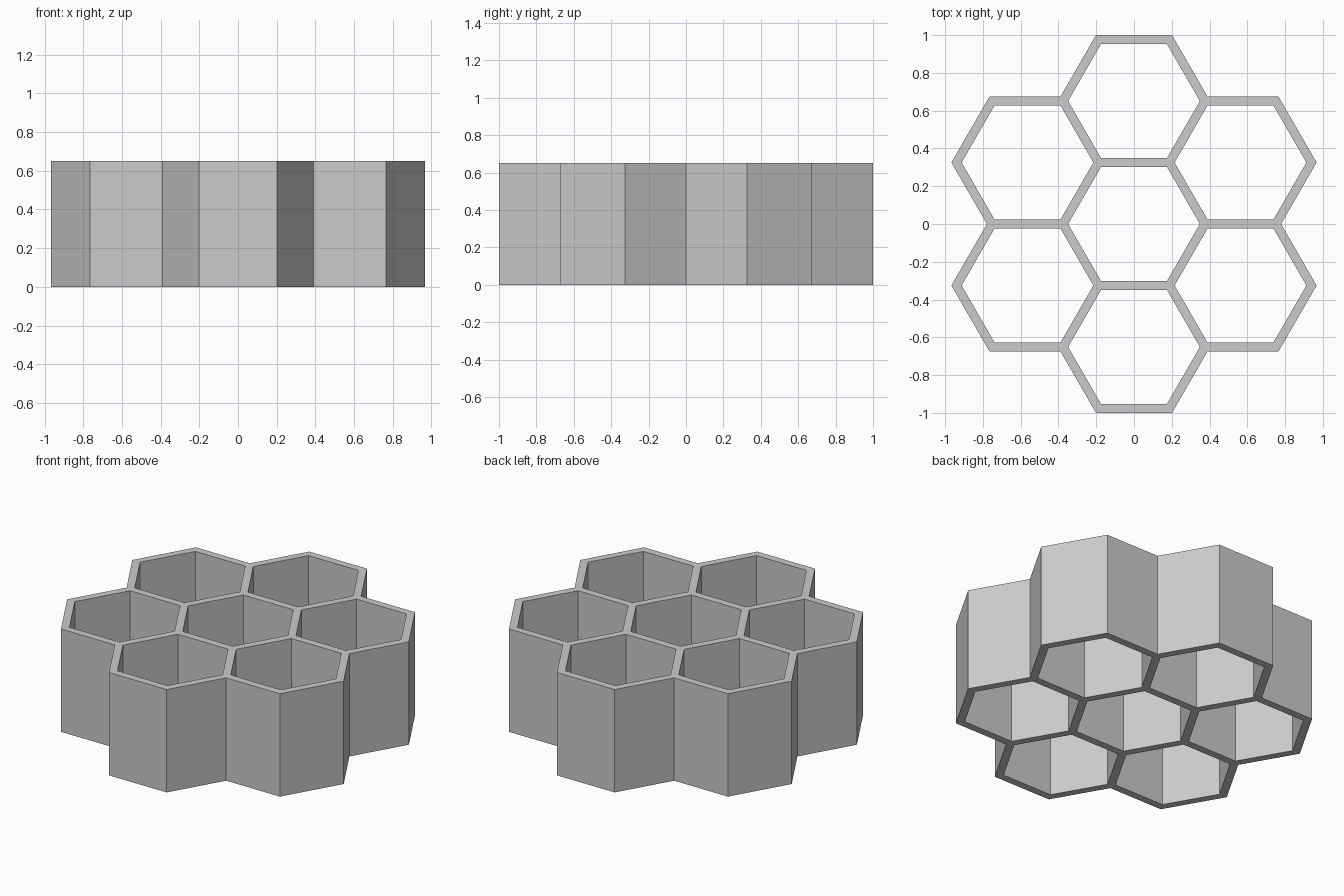
import bpy
import math

if "Cube" in bpy.data.objects:
    bpy.data.objects.remove(bpy.data.objects["Cube"])

PITCH = 0.651                      # distance between cell centres
WALL = 0.047
HEIGHT = 0.65
R_OUT = (PITCH + WALL) / math.sqrt(3)
R_IN = (PITCH - WALL) / math.sqrt(3)


def polar(radius, degrees, centre=(0, 0)):
    a = math.radians(degrees)
    return (centre[0] + radius * math.cos(a), centre[1] + radius * math.sin(a))


def add_loop(curve, points):
    spline = curve.splines.new('POLY')
    spline.points.add(len(points) - 1)
    for p, (x, y) in zip(spline.points, points):
        p.co = (x, y, 0, 1)
    spline.use_cyclic_u = True


curve = bpy.data.curves.new("honeycomb_profile", 'CURVE')
curve.dimensions = '2D'
curve.fill_mode = 'BOTH'
curve.extrude = HEIGHT / 2

# Outer outline: a notch, then two exposed corners of each ring cell
ring = [polar(PITCH, 30 + 60 * k) for k in range(6)]
outline = []
for k, centre in enumerate(ring):
    outline.append(polar(R_OUT + PITCH / math.sqrt(3), 60 * k))
    outline.append(polar(R_OUT, 60 * k, centre))
    outline.append(polar(R_OUT, 60 * k + 60, centre))
add_loop(curve, outline)

# Seven open hexagonal cells
for centre in [(0, 0)] + ring:
    add_loop(curve, [polar(R_IN, 60 * i, centre) for i in range(6)])

# Turn the filled profile into a flat-shaded mesh
profile = bpy.data.objects.new("profile", curve)
bpy.context.collection.objects.link(profile)
bpy.context.view_layer.update()
depsgraph = bpy.context.evaluated_depsgraph_get()
mesh = bpy.data.meshes.new_from_object(profile.evaluated_get(depsgraph))
bpy.data.objects.remove(profile)
for v in mesh.vertices:
    v.co.z += HEIGHT / 2
for poly in mesh.polygons:
    poly.use_smooth = False

grey = bpy.data.materials.new("light_grey")
grey.diffuse_color = (0.6, 0.6, 0.6, 1)
grey.use_nodes = True
grey.node_tree.nodes["Principled BSDF"].inputs["Base Color"].default_value = grey.diffuse_color
mesh.materials.clear()
mesh.materials.append(grey)
mesh.name = "honeycomb"
honeycomb = bpy.data.objects.new("honeycomb", mesh)
bpy.context.collection.objects.link(honeycomb)

# Merge the cap and wall edges and face everything outwards
bpy.context.view_layer.objects.active = honeycomb
honeycomb.select_set(True)
bpy.ops.object.mode_set(mode='EDIT')
bpy.ops.mesh.select_all(action='SELECT')
bpy.ops.mesh.remove_doubles(threshold=0.0005)
bpy.ops.mesh.normals_make_consistent(inside=False)
bpy.ops.object.mode_set(mode='OBJECT')
